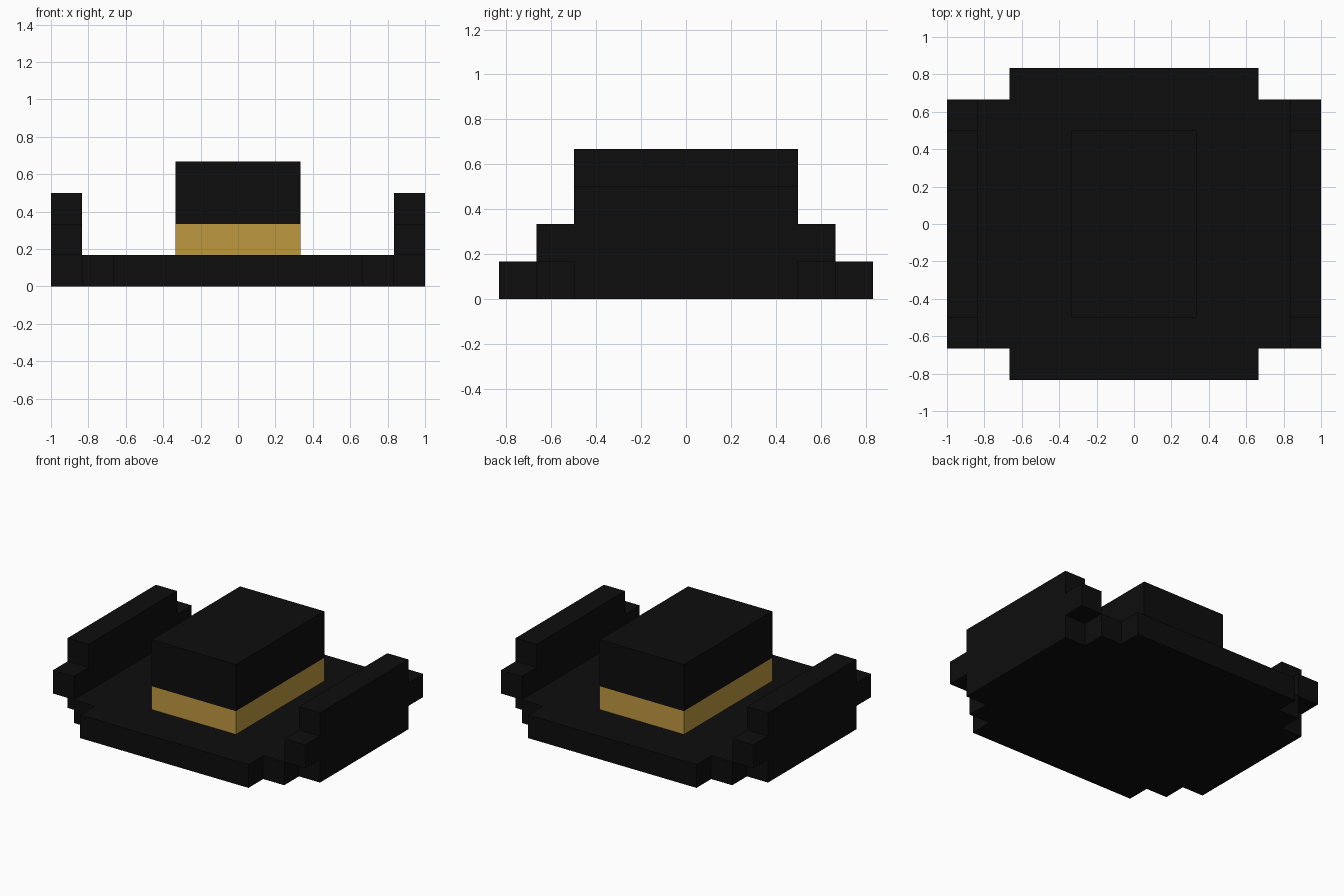
import bpy
import bmesh
from mathutils import Vector

cube = bpy.data.objects.get("Cube")
if cube:
    bpy.data.objects.remove(cube, do_unlink=True)

U = 1 / 6  # size of one block


def make_material(name, rgb):
    mat = bpy.data.materials.new(name)
    mat.use_nodes = True
    colour = (*rgb, 1)
    mat.diffuse_color = colour
    bsdf = mat.node_tree.nodes["Principled BSDF"]
    bsdf.inputs["Base Color"].default_value = colour
    bsdf.inputs["Roughness"].default_value = 0.9
    return mat


black = make_material("black felt", (0.004, 0.004, 0.004))
gold = make_material("gold band", (0.515, 0.314, 0.053))


def extrude_outline(name, points, direction, mat):
    """Closed solid from a flat outline, all measured in blocks."""
    bm = bmesh.new()
    face = bm.faces.new([bm.verts.new(Vector(p) * U) for p in points])
    result = bmesh.ops.extrude_face_region(bm, geom=[face], use_keep_orig=True)
    moved = [g for g in result["geom"] if isinstance(g, bmesh.types.BMVert)]
    bmesh.ops.translate(bm, verts=moved, vec=Vector(direction) * U)
    bmesh.ops.recalc_face_normals(bm, faces=bm.faces)
    mesh = bpy.data.meshes.new(name)
    bm.to_mesh(mesh)
    bm.free()
    mesh.materials.append(mat)
    obj = bpy.data.objects.new(name, mesh)
    bpy.context.collection.objects.link(obj)
    return obj


def block(name, half_x, half_y, z0, z1, mat):
    corners = [(sx * half_x, sy * half_y, z0)
               for sx, sy in ((-1, -1), (1, -1), (1, 1), (-1, 1))]
    return extrude_outline(name, corners, (0, 0, z1 - z0), mat)


# Brim plate with stepped corners: one quarter outline mirrored around
quarter = [(6, 3), (5, 3), (5, 4), (4, 4), (4, 5)]
outline = (quarter
           + [(-x, y) for x, y in reversed(quarter)]
           + [(-x, -y) for x, y in quarter]
           + [(x, -y) for x, y in reversed(quarter)])
extrude_outline("brim", [(x, y, 0) for x, y in outline], (0, 0, 1), black)

# Upturned brim edges: stepped side profile, overhanging the plate at both ends
half = [(4, 1), (4, 2), (3, 2), (3, 3)]
profile = half + [(-y, z) for y, z in reversed(half)]
for name, x in (("left_brim_edge", 5), ("right_brim_edge", -6)):
    extrude_outline(name, [(x, y, z) for y, z in profile], (1, 0, 0), black)

# Hat band and crown
block("hat_band", 2, 3, 1, 2, gold)
block("crown", 2, 3, 2, 4, black)
